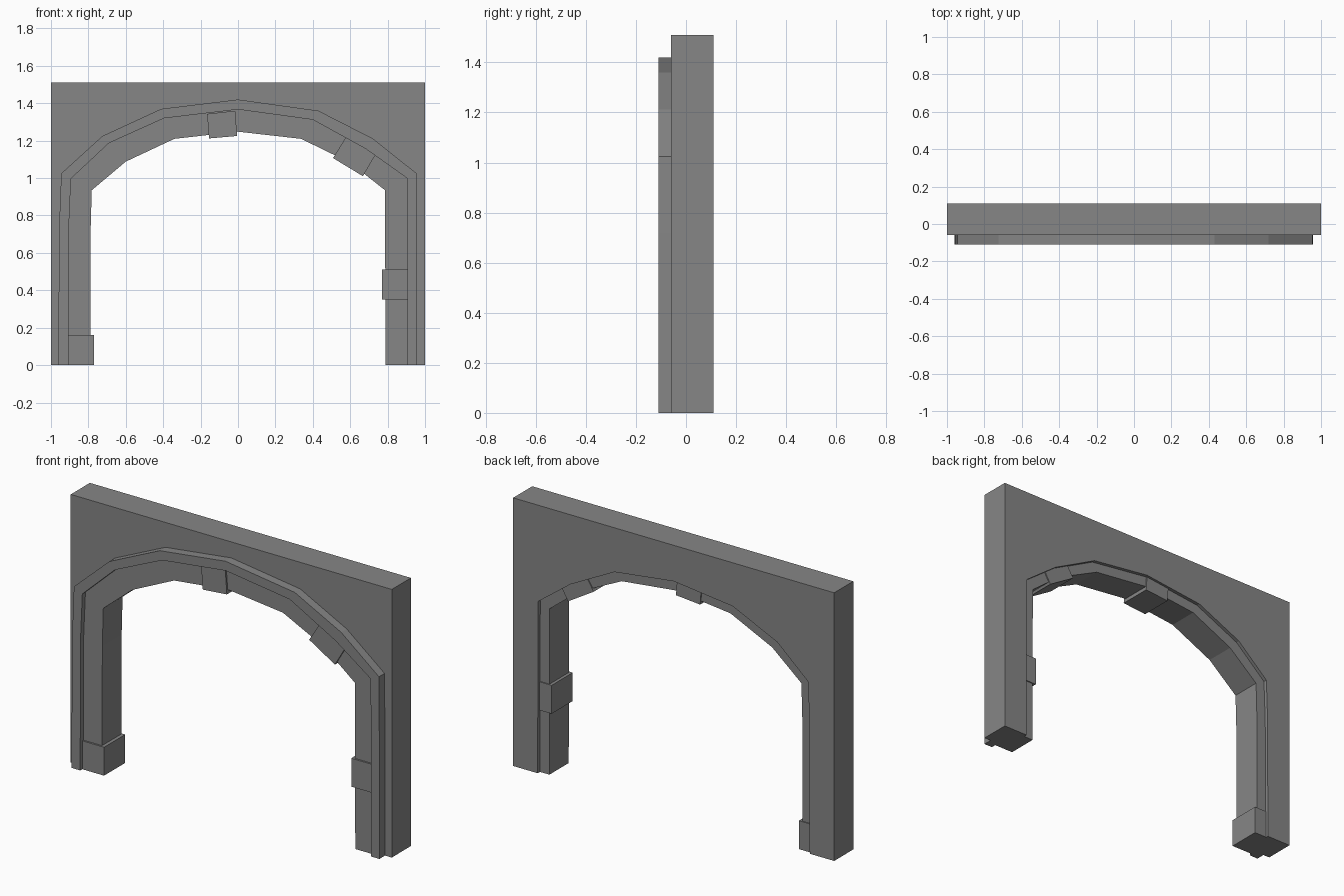
import bpy, bmesh

cube = bpy.data.objects.get("Cube")
if cube:
    bpy.data.objects.remove(cube, do_unlink=True)

GREY = (0.24, 0.24, 0.24, 1)
stone = bpy.data.materials.new("grey stone")
stone.use_nodes = True
stone.diffuse_color = GREY
stone.node_tree.nodes["Principled BSDF"].inputs["Base Color"].default_value = GREY


def band(name, outer, inner, front, back):
    """Solid band between two matching (x, z) lines, from y=front to y=back."""
    bm = bmesh.new()
    rows = [[bm.verts.new((x, front, z)) for x, z in line] for line in (outer, inner)]
    a, b = rows
    for i in range(len(a) - 1):
        bm.faces.new((a[i], a[i + 1], b[i + 1], b[i]))
    result = bmesh.ops.extrude_face_region(bm, geom=bm.faces[:])
    moved = [v for v in result["geom"] if isinstance(v, bmesh.types.BMVert)]
    bmesh.ops.translate(bm, verts=moved, vec=(0, back - front, 0))
    bmesh.ops.recalc_face_normals(bm, faces=bm.faces[:])
    mesh = bpy.data.meshes.new(name)
    bm.to_mesh(mesh)
    bm.free()
    mesh.materials.append(stone)
    obj = bpy.data.objects.new(name, mesh)
    bpy.context.collection.objects.link(obj)
    return obj


# Arch lines, from the foot at -x over the crown to the foot at +x
trim_edge = [(-.96, 0), (-.957, .72), (-.945, 1.025), (-.725, 1.225), (-.41, 1.37), (0, 1.42),
             (.43, 1.36), (.72, 1.212), (.955, 1.025), (.957, .72), (.958, 0)]
ring_edge = [(-.906, 0), (-.905, .72), (-.893, .997), (-.69, 1.187), (-.395, 1.32), (0, 1.367),
             (.4, 1.312), (.685, 1.155), (.903, 1.0), (.905, .72), (.906, 0)]
soffit = [(-.79, 0), (-.788, .72), (-.782, .935), (-.6, 1.088), (-.34, 1.21), (0, 1.248),
          (.337, 1.21), (.6, 1.082), (.786, .935), (.787, .72), (.788, 0)]

# The wall opening runs midway along the arch ring
opening = [((p[0] + q[0]) / 2, (p[1] + q[1]) / 2) for p, q in zip(ring_edge, soffit)]
top = 1.51
wall_edge = [(-1, 0), (-1, .72), (-1, top)]
wall_edge += [(x, top) for x, z in opening[3:-3]]
wall_edge += [(1, top), (1, .72), (1, 0)]

band("wall", wall_edge, opening, -.06, .11)
band("arch_trim", trim_edge, ring_edge, -.11, -.055)
band("arch_ring", ring_edge, soffit, -.082, .09)

# Raised stones on the ring
stones = {
    "foot_stone": ([(-.905, 0), (-.905, .16)], [(-.77, 0), (-.77, .16)]),
    "jamb_stone": ([(.905, .51), (.905, .35)], [(.77, .51), (.77, .35)]),
    "crown_stone": ([(-.165, 1.343), (-.015, 1.36)], [(-.155, 1.212), (-.005, 1.225)]),
    "shoulder_stone": ([(.578, 1.22), (.735, 1.125)], [(.508, 1.107), (.668, 1.01)]),
}
for name, (outer, inner) in stones.items():
    band(name, outer, inner, -.092, .096)
